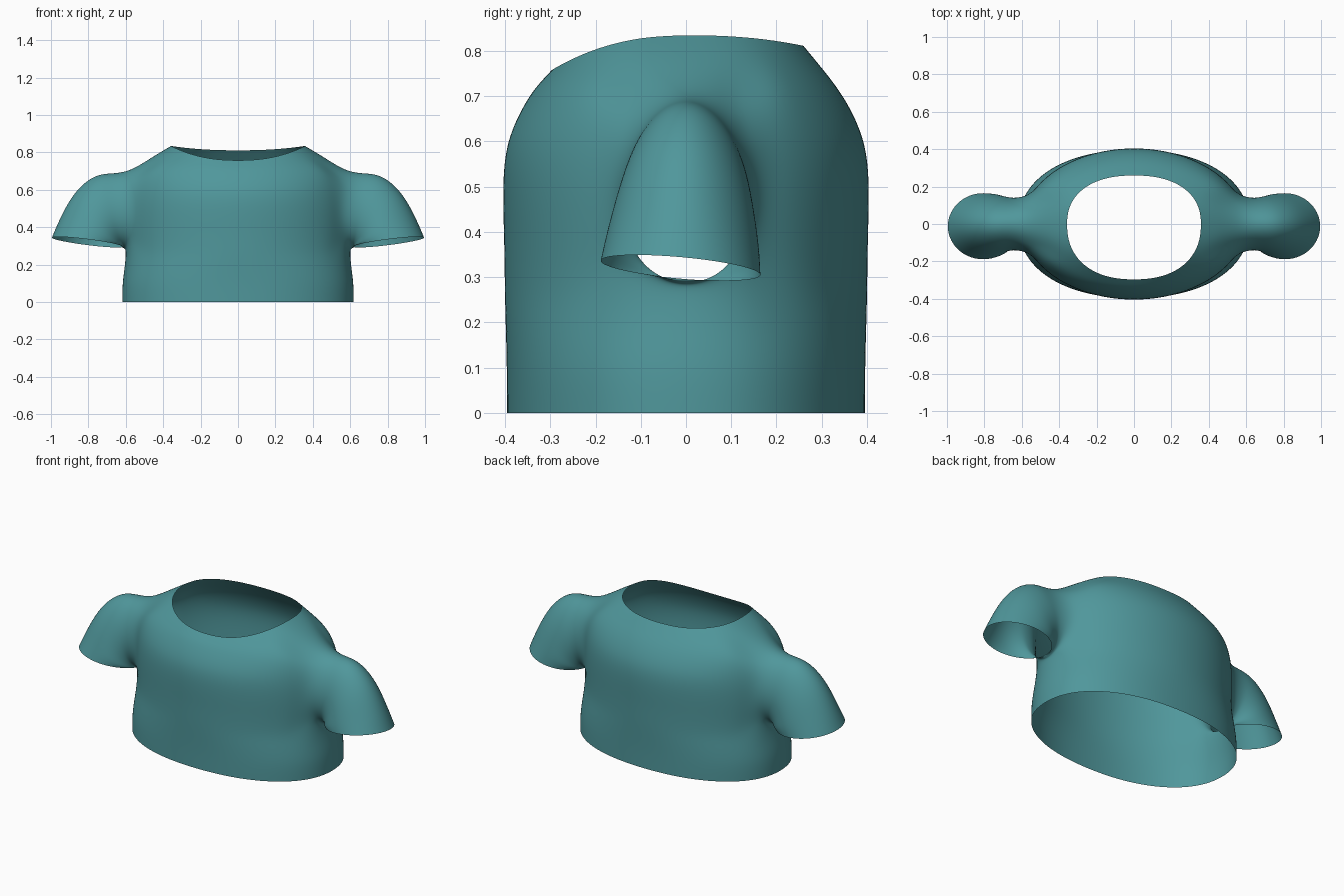
import bpy, bmesh
from math import sin, cos, pi, sqrt

if "Cube" in bpy.data.objects:
    bpy.data.objects.remove(bpy.data.objects["Cube"])

mat = bpy.data.materials.new("teal_cloth")
mat.diffuse_color = (0.08, 0.31, 0.33, 1)
mat.use_nodes = True
mat.node_tree.nodes["Principled BSDF"].inputs["Base Color"].default_value = mat.diffuse_color

# torso rows: side x, side z, front y, front z, back y, back z, squareness
ROWS = [
    (.622, .0, .398, .0, .398, .0, 2.2),
    (.622, .10, .398, .10, .398, .10, 2.2),
    (.607, .20, .401, .20, .401, .20, 2.1),
    (.60, .275, .403, .27, .403, .27, 2),
    (.60, .38, .404, .38, .404, .38, 2),
    (.60, .49, .408, .49, .408, .49, 2),
    (.59, .60, .402, .60, .402, .60, 2),
    (.57, .706, .353, .695, .352, .70, 2),
    (.45, .783, .326, .728, .302, .762, 2.15),
    (.36, .835, .298, .757, .261, .811, 2.3),
]
# sleeve rings: outer x, outer z, inner x, inner z, half width, y centre
SLEEVE = [
    (.665, .692, .607, .281, .140, 0),
    (.765, .690, .609, .284, .146, 0),
    (.875, .600, .611, .287, .160, -.004),
    (.952, .460, .612, .291, .174, -.008),
    (1.0, .345, .612, .296, .181, -.012),
]
COLS, LOW, HIGH, J0, J1 = 16, 3, 7, 6, 10

bm = bmesh.new()

# torso half shell
grid = []
for a, zs, yf, zf, yb, zb, e in ROWS:
    row = []
    for j in range(COLS + 1):
        t = -pi / 2 + pi * j / COLS
        c, s = max(cos(t), 0), sin(t)
        if j in (0, COLS):
            c = 0
        y, z = (-yf, zf) if s < 0 else (yb, zb)
        row.append(bm.verts.new((a * c ** (2 / e), y * abs(s) ** (2 / e),
                                 zs + (z - zs) * s * s)))
    grid.append(row)
for i in range(len(ROWS) - 1):
    for j in range(COLS):
        if not (LOW <= i < HIGH and J0 <= j < J1):
            bm.faces.new((grid[i][j], grid[i][j + 1], grid[i + 1][j + 1], grid[i + 1][j]))

# rounded armhole, starting at its top and running towards the back
path = [(8, 7), (9, 7), (10, 7), (10, 6), (10, 5), (10, 4), (10, 3), (9, 3),
        (8, 3), (7, 3), (6, 3), (6, 4), (6, 5), (6, 6), (6, 7), (7, 7)]
ring = [grid[i][j] for j, i in path]
N = len(ring)
for n, v in enumerate(ring):
    p = 2 * pi * n / N
    y, z = .158 * sin(p), .49 + .215 * cos(p)
    v.co = (.6 * sqrt(1 - (y / .405) ** 2) - .25 * max(0, z - .6), y, z)

# sleeve tube
for k, (xo, zo, xi, zi, w, yc) in enumerate(SLEEVE):
    new = []
    last = k == len(SLEEVE) - 1
    for n in range(N):
        p = 2 * pi * n / N
        c, s = cos(p), sin(p)
        egg = 1 if last else 1 - .12 * c
        new.append(bm.verts.new(((xo + xi) / 2 + (xo - xi) / 2 * c, yc + w * egg * s,
                                 (zo + zi) / 2 + (zo - zi) / 2 * c - .016 * s * k / 4)))
    for n in range(N):
        m = (n + 1) % N
        bm.faces.new((ring[n], new[n], new[m], ring[m]))
    ring = new

bmesh.ops.delete(bm, geom=[v for v in bm.verts if not v.link_faces], context='VERTS')
for f in bm.faces:
    f.smooth = True
mesh = bpy.data.meshes.new("shirt")
bm.to_mesh(mesh)
bm.free()
mesh.materials.append(mat)
shirt = bpy.data.objects.new("shirt", mesh)
bpy.context.collection.objects.link(shirt)

# other half and smoothing
mir = shirt.modifiers.new("mirror", 'MIRROR')
mir.use_clip = True
sub = shirt.modifiers.new("smooth", 'SUBSURF')
sub.levels = sub.render_levels = 3
